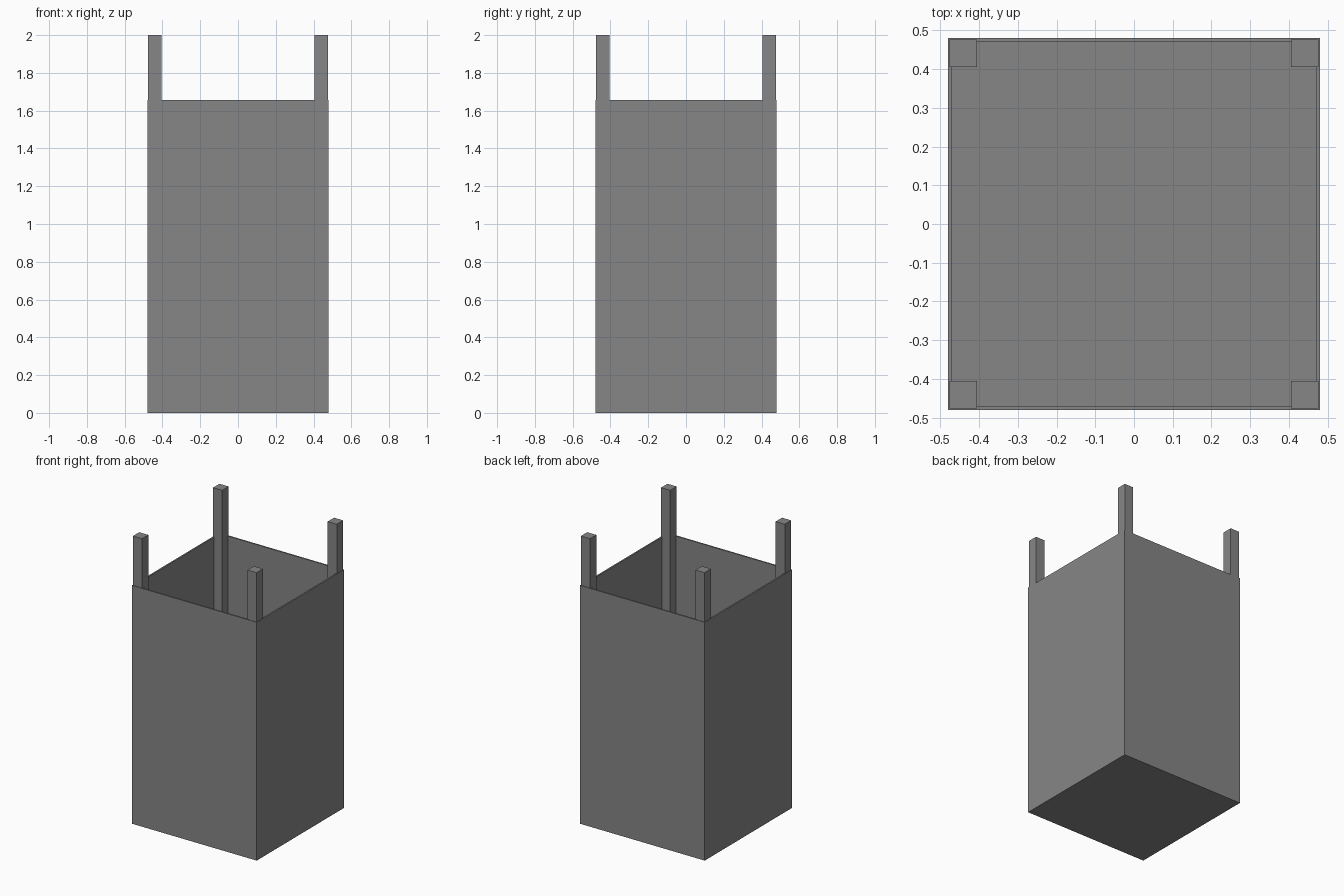
import bpy
import bmesh
from mathutils import Matrix, Vector

HALF = 0.48        # outer half width of the box
WALL = 0.015       # wall and floor thickness
BOX_TOP = 1.657
POST = 0.07        # post side
POST_OUT = 0.476   # outer face of the posts

cube = bpy.data.objects.get("Cube")
if cube:
    bpy.data.objects.remove(cube, do_unlink=True)

grey = bpy.data.materials.new("plain grey")
grey.use_nodes = True
colour = (0.24, 0.24, 0.24, 1)
grey.diffuse_color = colour
grey.node_tree.nodes["Principled BSDF"].inputs["Base Color"].default_value = colour


def add_block(bm, centre, size):
    matrix = Matrix.Translation(centre) @ Matrix.Diagonal((*size, 1))
    bmesh.ops.create_cube(bm, size=1, matrix=matrix)


def finish(bm, name):
    mesh = bpy.data.meshes.new(name)
    bm.to_mesh(mesh)
    bm.free()
    mesh.materials.append(grey)
    obj = bpy.data.objects.new(name, mesh)
    bpy.context.collection.objects.link(obj)
    return obj


# Open box: inset the top face, then sink it down to the floor
bm = bmesh.new()
add_block(bm, (0, 0, BOX_TOP / 2), (2 * HALF, 2 * HALF, BOX_TOP))
top = max(bm.faces, key=lambda f: f.calc_center_median().z)
bmesh.ops.inset_individual(bm, faces=[top], thickness=WALL)
sunk = bmesh.ops.extrude_discrete_faces(bm, faces=[top])["faces"][0]
bmesh.ops.translate(bm, verts=sunk.verts, vec=Vector((0, 0, WALL - BOX_TOP)))
finish(bm, "open_box")

# Corner posts rising from the floor past the rim
middle = POST_OUT - POST / 2
for side_y, depth in ((-1, "front"), (1, "back")):
    for side_x, side in ((1, "left"), (-1, "right")):
        bm = bmesh.new()
        height = 2 - WALL
        add_block(bm, (side_x * middle, side_y * middle, WALL + height / 2),
                  (POST, POST, height))
        finish(bm, f"{depth}_{side}_post")
